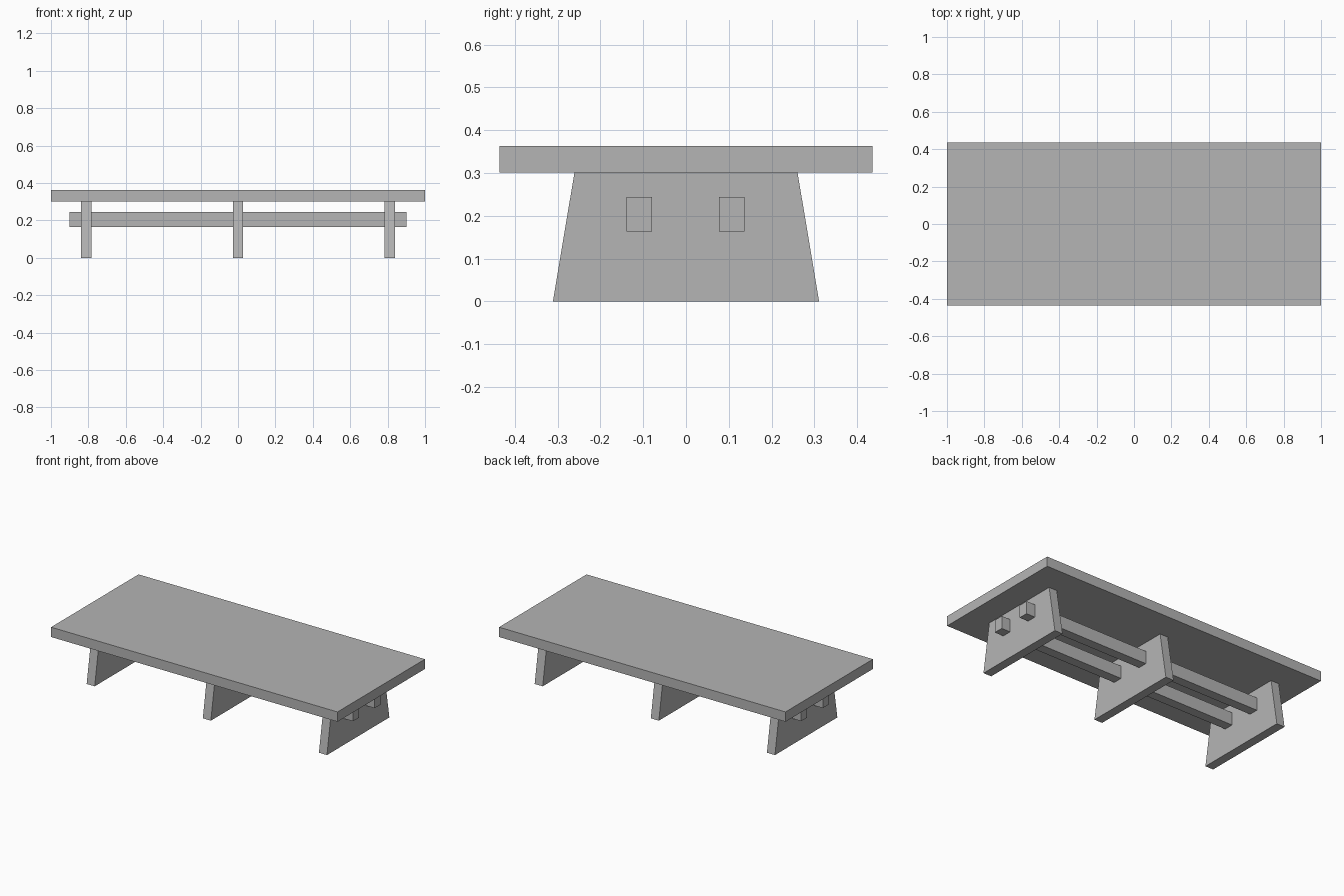
import bpy, bmesh

cube = bpy.data.objects.get("Cube")
if cube:
    bpy.data.objects.remove(cube, do_unlink=True)

GREY = (0.46, 0.46, 0.46, 1)
grey = bpy.data.materials.new("plain_grey")
grey.use_nodes = True
grey.diffuse_color = GREY
grey.node_tree.nodes["Principled BSDF"].inputs["Base Color"].default_value = GREY


def slab(name, center, size, top_taper=1.0):
    """Box whose top face may be narrowed along y."""
    bm = bmesh.new()
    bmesh.ops.create_cube(bm, size=1)
    for v in bm.verts:
        if v.co.z > 0:
            v.co.y *= top_taper
        v.co = [c * s for c, s in zip(v.co, size)]
    mesh = bpy.data.meshes.new(name)
    bm.to_mesh(mesh)
    bm.free()
    mesh.materials.append(grey)
    obj = bpy.data.objects.new(name, mesh)
    obj.location = center
    bpy.context.collection.objects.link(obj)
    return obj


TOP_Z, LEG_Z = 0.363, 0.301

# Table top
slab("table_top", (0, 0, (TOP_Z + LEG_Z) / 2), (2, 0.872, TOP_Z - LEG_Z))

# Three tapered panel legs
for side, x in (("right", -0.811), ("middle", 0), ("left", 0.811)):
    slab(side + "_leg", (x, 0, LEG_Z / 2), (0.056, 0.622, LEG_Z), 0.838)

# Two long rails passing through the legs
for side, y in (("front", -0.109), ("back", 0.107)):
    slab(side + "_rail", (0, y, 0.204), (1.8, 0.06, 0.08))
